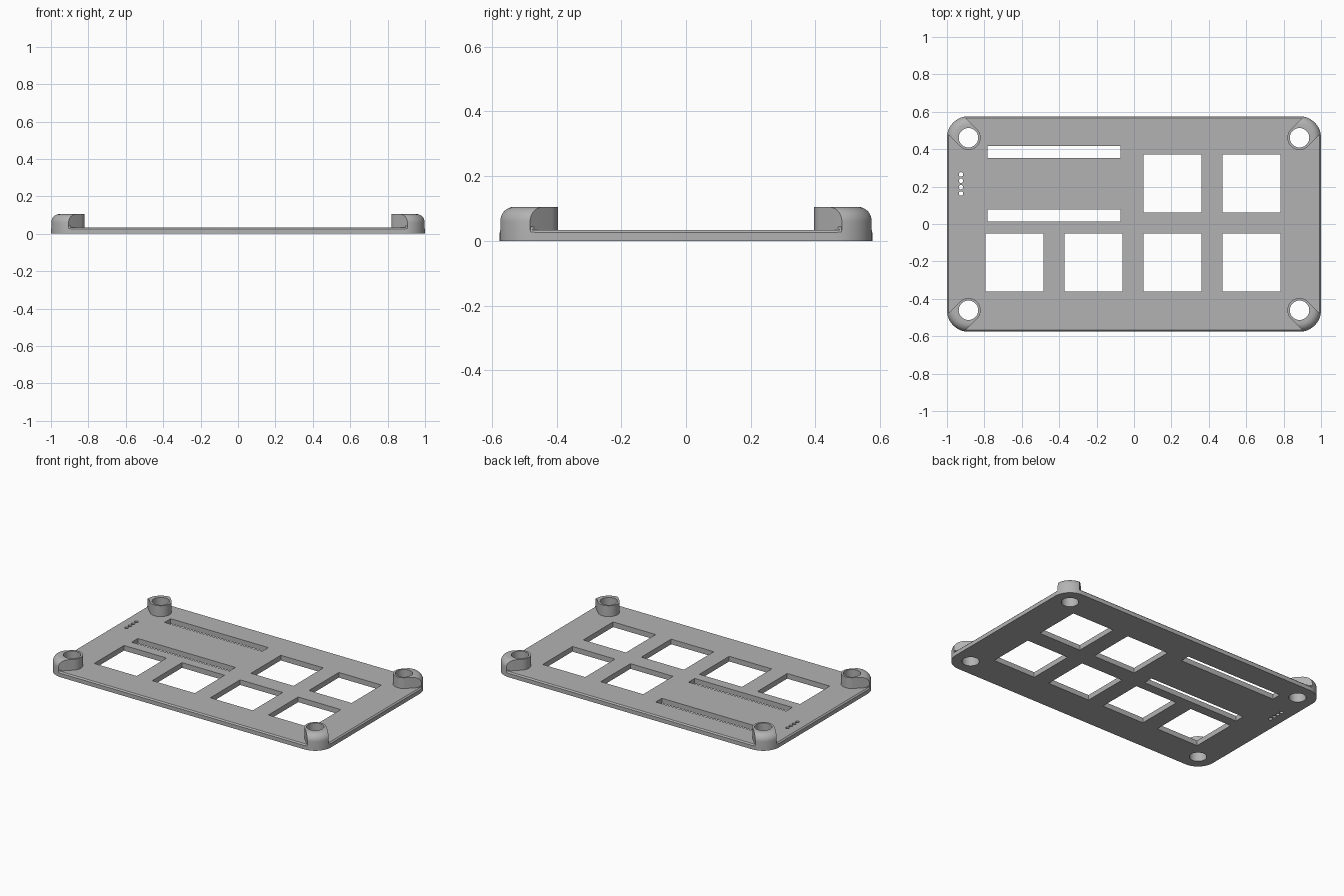
import bpy, bmesh, math
from mathutils import Vector

cube = bpy.data.objects.get("Cube")
if cube:
    bpy.data.objects.remove(cube, do_unlink=True)

HALF_X, HALF_Y, CORNER = 1.0, 0.576, 0.115
PLATE_Z, POST_Z, FILLET = 0.034, 0.105, 0.046
HOLE_R, POST_R = 0.052, 0.065
POST_X, POST_Y = HALF_X - CORNER, HALF_Y - CORNER
# Corners in counter-clockwise order
CORNERS = [(1, 1), (-1, 1), (-1, -1), (1, -1)]

grey = bpy.data.materials.new("plain grey")
grey.use_nodes = True
colour = (0.45, 0.45, 0.45, 1)
grey.diffuse_color = colour
grey.node_tree.nodes["Principled BSDF"].inputs["Base Color"].default_value = colour


def loft(bm, rings):
    """Closed solid through rings of equal length, listed bottom to top."""
    loops = [[bm.verts.new(p) for p in ring] for ring in rings]
    n = len(loops[0])
    for low, high in zip(loops, loops[1:]):
        for i in range(n):
            j = (i + 1) % n
            bm.faces.new((low[i], low[j], high[j], high[i]))
    bm.faces.new(loops[0][::-1])
    bm.faces.new(loops[-1])


def prism(bm, outline, z0, z1):
    loft(bm, [[(x, y, z) for x, y in outline] for z in (z0, z1)])


def circle(cx, cy, r, n):
    return [(cx + r * math.cos(math.tau * i / n), cy + r * math.sin(math.tau * i / n))
            for i in range(n)]


def rect(x0, x1, y0, y1):
    return [(x0, y0), (x1, y0), (x1, y1), (x0, y1)]


def finish(name, bm):
    bmesh.ops.recalc_face_normals(bm, faces=bm.faces)
    mesh = bpy.data.meshes.new(name)
    bm.to_mesh(mesh)
    bm.free()
    mesh.materials.append(grey)
    obj = bpy.data.objects.new(name, mesh)
    bpy.context.collection.objects.link(obj)
    return obj


def rounded_ring(inset, z, steps=12):
    r = CORNER - inset
    pts = []
    for k, (sx, sy) in enumerate(CORNERS):
        for i in range(steps + 1):
            a = math.pi / 2 * (k + i / steps)
            pts.append((sx * POST_X + r * math.cos(a), sy * POST_Y + r * math.sin(a), z))
    return pts


def subtract(target, cutter):
    cutter.hide_render = True
    mod = target.modifiers.new("cut", "BOOLEAN")
    mod.operation, mod.solver, mod.object = "DIFFERENCE", "EXACT", cutter
    bpy.ops.object.select_all(action="DESELECT")
    bpy.context.view_layer.objects.active = target
    target.select_set(True)
    bpy.ops.object.modifier_apply(modifier=mod.name)
    bpy.data.objects.remove(cutter, do_unlink=True)


# Full-height body with a rounded top rim
bm = bmesh.new()
rings = [rounded_ring(0, 0)]
for i in range(9):
    a = math.pi / 2 * i / 8
    rings.append(rounded_ring(FILLET * (1 - math.cos(a)), POST_Z - FILLET * (1 - math.sin(a))))
loft(bm, rings)
plate = finish("case_plate", bm)

# Clear everything above the plate except the four corner posts
outline = []
for k, (sx, sy) in enumerate(CORNERS):
    centre = Vector((sx * POST_X, sy * POST_Y))
    mid = math.pi / 4 + math.pi / 2 * k
    out = Vector((sx, sy)) * 0.2
    arc = [centre + POST_R * Vector((math.cos(a), math.sin(a)))
           for a in (mid - math.pi / 2 - math.pi * i / 24 for i in range(25))]
    outline += [arc[0] + out] + arc + [arc[-1] + out]
bm = bmesh.new()
prism(bm, outline, PLATE_Z, 0.2)
subtract(plate, finish("pocket_cutter", bm))

# Small chamfer along the plate edges between the posts
C = 0.008
bm = bmesh.new()
for s in (1, -1):
    for half, length, along_x in ((HALF_Y, POST_X + 0.02, True), (HALF_X, POST_Y + 0.02, False)):
        section = [(half - 2 * C, PLATE_Z + C), (half + C, PLATE_Z - 2 * C), (half + C, PLATE_Z + C)]
        loft(bm, [[(t, s * d, z) if along_x else (s * d, t, z) for d, z in section]
                  for t in (-length, length)])
subtract(plate, finish("chamfer_cutter", bm))

# Openings: key windows, long slots, pin holes and screw holes
bm = bmesh.new()
KEY, PITCH = 0.155, 0.4225
for row, columns in ((0, range(4)), (1, (2, 3))):
    for col in columns:
        x, y = -0.639 + PITCH * col, -0.206 + PITCH * row
        prism(bm, rect(x - KEY, x + KEY, y - KEY, y + KEY), -0.1, 0.2)
for y in (0.045, 0.386):
    prism(bm, rect(-0.783, -0.072, y - 0.032, y + 0.032), -0.1, 0.2)
for i in range(4):
    prism(bm, circle(-0.925, 0.163 + 0.034 * i, 0.012, 16), -0.1, 0.2)
for sx, sy in CORNERS:
    prism(bm, circle(sx * POST_X, sy * POST_Y, HOLE_R, 40), -0.1, 0.2)
subtract(plate, finish("opening_cutter", bm))

bpy.ops.object.shade_smooth_by_angle(angle=math.radians(30))
